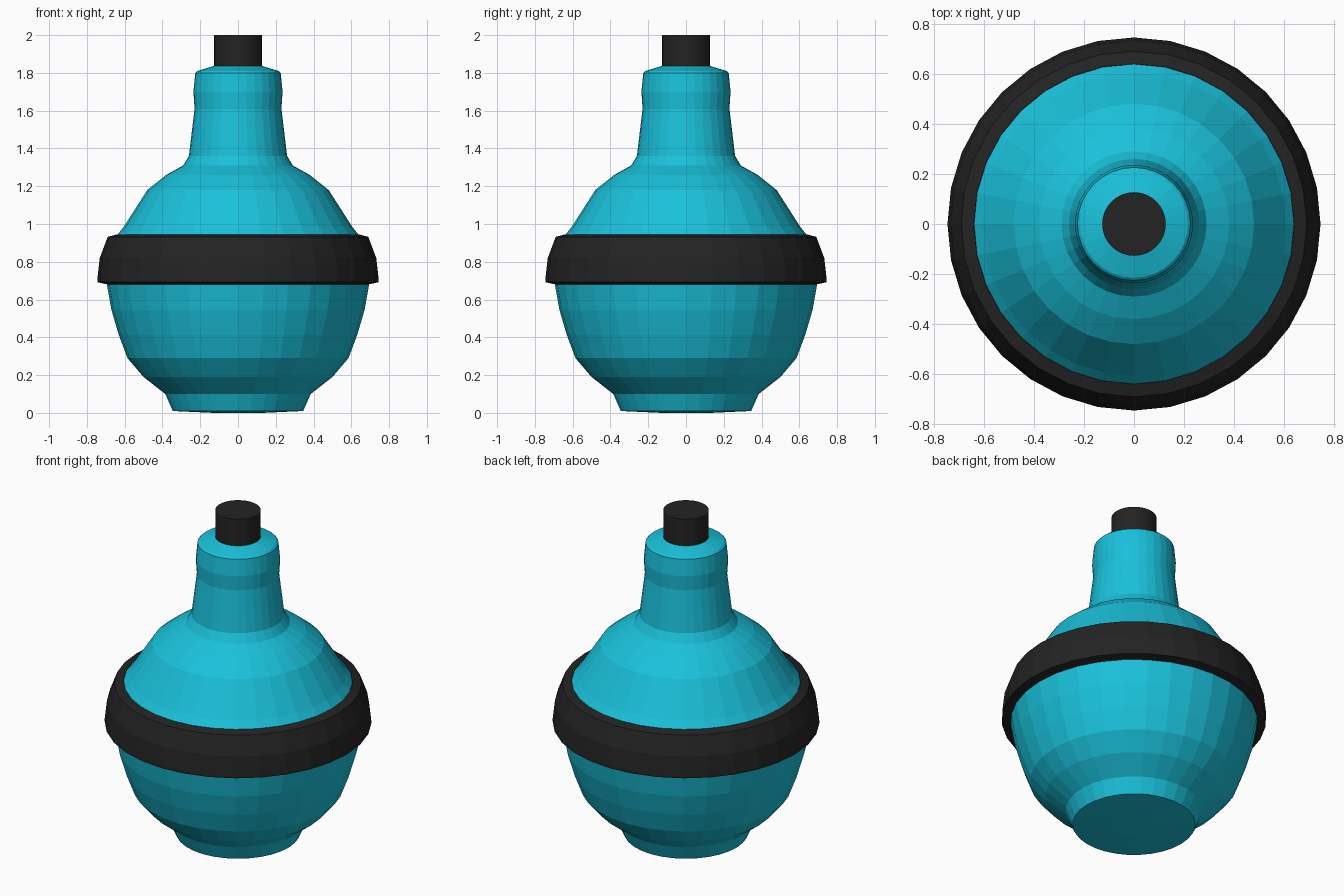
import bpy, bmesh
from math import sin, cos, tau

if "Cube" in bpy.data.objects:
    bpy.data.objects.remove(bpy.data.objects["Cube"])


def material(name, color):
    m = bpy.data.materials.new(name)
    m.diffuse_color = color
    m.use_nodes = True
    m.node_tree.nodes["Principled BSDF"].inputs["Base Color"].default_value = m.diffuse_color
    return m


def lathe(name, profile, mat, sides=32, closed=False):
    """Revolve (radius, height) points around z; open profiles get end caps."""
    bm = bmesh.new()
    rings = [[bm.verts.new((r * cos(tau * i / sides), r * sin(tau * i / sides), z))
              for i in range(sides)] for r, z in profile]
    pairs = list(zip(rings, rings[1:]))
    if closed:
        pairs.append((rings[-1], rings[0]))
    else:
        bm.faces.new(rings[0][::-1])
        bm.faces.new(rings[-1])
    for a, b in pairs:
        for i in range(sides):
            j = (i + 1) % sides
            bm.faces.new((a[i], a[j], b[j], b[i]))
    bmesh.ops.recalc_face_normals(bm, faces=bm.faces)
    mesh = bpy.data.meshes.new(name)
    bm.to_mesh(mesh)
    bm.free()
    mesh.materials.append(mat)
    obj = bpy.data.objects.new(name, mesh)
    bpy.context.collection.objects.link(obj)
    return obj


teal = material("teal", (0.01, 0.53, 0.70, 1))
black = material("black", (0.017, 0.017, 0.017, 1))

# Bottle body: foot, round belly, shoulder and neck
lathe("bottle_body", [
    (0.13, 0.0), (0.345, 0.01), (0.385, 0.10), (0.50, 0.19), (0.585, 0.29),
    (0.632, 0.415), (0.67, 0.545), (0.695, 0.685), (0.69, 0.82), (0.645, 0.935),
    (0.605, 0.985), (0.48, 1.18), (0.38, 1.26), (0.29, 1.31), (0.26, 1.36),
    (0.23, 1.61), (0.236, 1.70), (0.226, 1.80), (0.215, 1.81), (0.125, 1.837)], teal)

# Band around the belly
lathe("belly_band", [
    (0.69, 0.68), (0.745, 0.692), (0.745, 0.705), (0.732, 0.82), (0.69, 0.932),
    (0.64, 0.945), (0.63, 0.93), (0.675, 0.82)], black, closed=True)

# Stopper in the neck
lathe("stopper", [(0.127, 1.80), (0.127, 2.0)], black)
